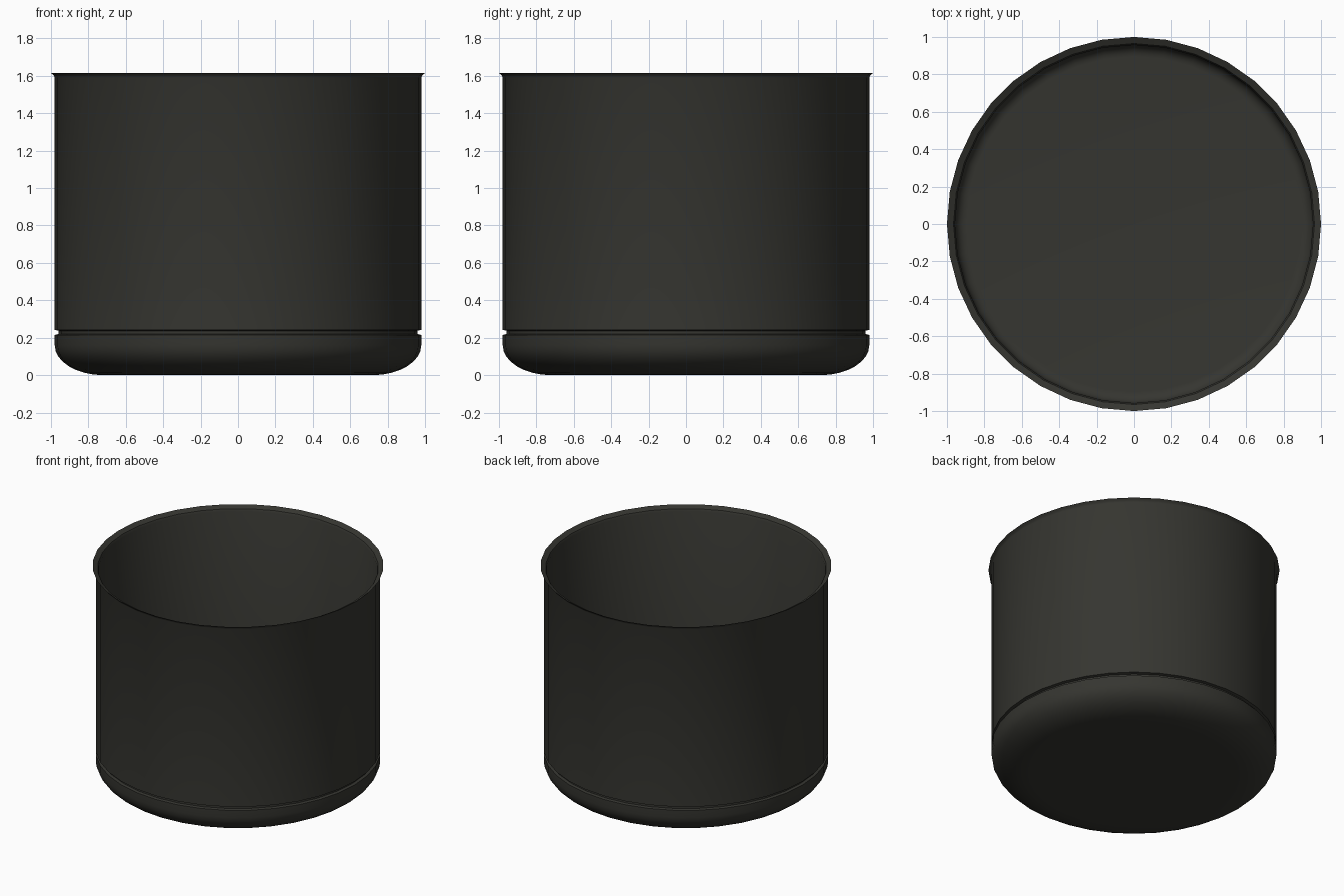
import bpy, bmesh, math

if "Cube" in bpy.data.objects:
    bpy.data.objects.remove(bpy.data.objects["Cube"])

SIDES = 36

mat = bpy.data.materials.new("dark_coating")
mat.diffuse_color = (0.036, 0.036, 0.03, 1)
mat.use_nodes = True
mat.node_tree.nodes["Principled BSDF"].inputs["Base Color"].default_value = mat.diffuse_color


def arc(cr, cz, rr, rz, a0, a1, n):
    """Points of an elliptical arc in the (radius, height) plane."""
    pts = []
    for i in range(n + 1):
        a = math.radians(a0 + (a1 - a0) * i / n)
        pts.append((cr + rr * math.cos(a), cz + rz * math.sin(a)))
    return pts


def lathe(name, profile):
    """Revolve a (radius, height) profile around z, capping both ends."""
    bm = bmesh.new()
    rings = []
    for r, z in profile:
        rings.append([bm.verts.new((r * math.cos(math.tau * i / SIDES),
                                    r * math.sin(math.tau * i / SIDES), z))
                      for i in range(SIDES)])
    for a, b in zip(rings, rings[1:]):
        for i in range(SIDES):
            j = (i + 1) % SIDES
            bm.faces.new((a[i], a[j], b[j], b[i]))
    bm.faces.new(list(reversed(rings[0])))
    bm.faces.new(rings[-1])
    bmesh.ops.recalc_face_normals(bm, faces=bm.faces)
    mesh = bpy.data.meshes.new(name)
    bm.to_mesh(mesh)
    bm.free()
    obj = bpy.data.objects.new(name, mesh)
    bpy.context.collection.objects.link(obj)
    mesh.materials.append(mat)
    bpy.ops.object.select_all(action='DESELECT')
    obj.select_set(True)
    bpy.context.view_layer.objects.active = obj
    bpy.ops.object.shade_smooth_by_angle(angle=math.radians(30))
    return obj


# Rounded base, groove, outer wall, flared rim, inner wall and inner floor
profile = arc(0.72, 0.16, 0.26, 0.16, -90, 0, 8)
profile += [(0.98, 0.215), (0.96, 0.22), (0.96, 0.237), (0.98, 0.242)]
profile += [(0.98, 1.59), (0.985, 1.602), (1.0, 1.615)]
profile += [(0.965, 1.597), (0.957, 1.58)]
profile += arc(0.897, 0.31, 0.06, 0.06, 0, -90, 5)
lathe("pot_body", profile)
